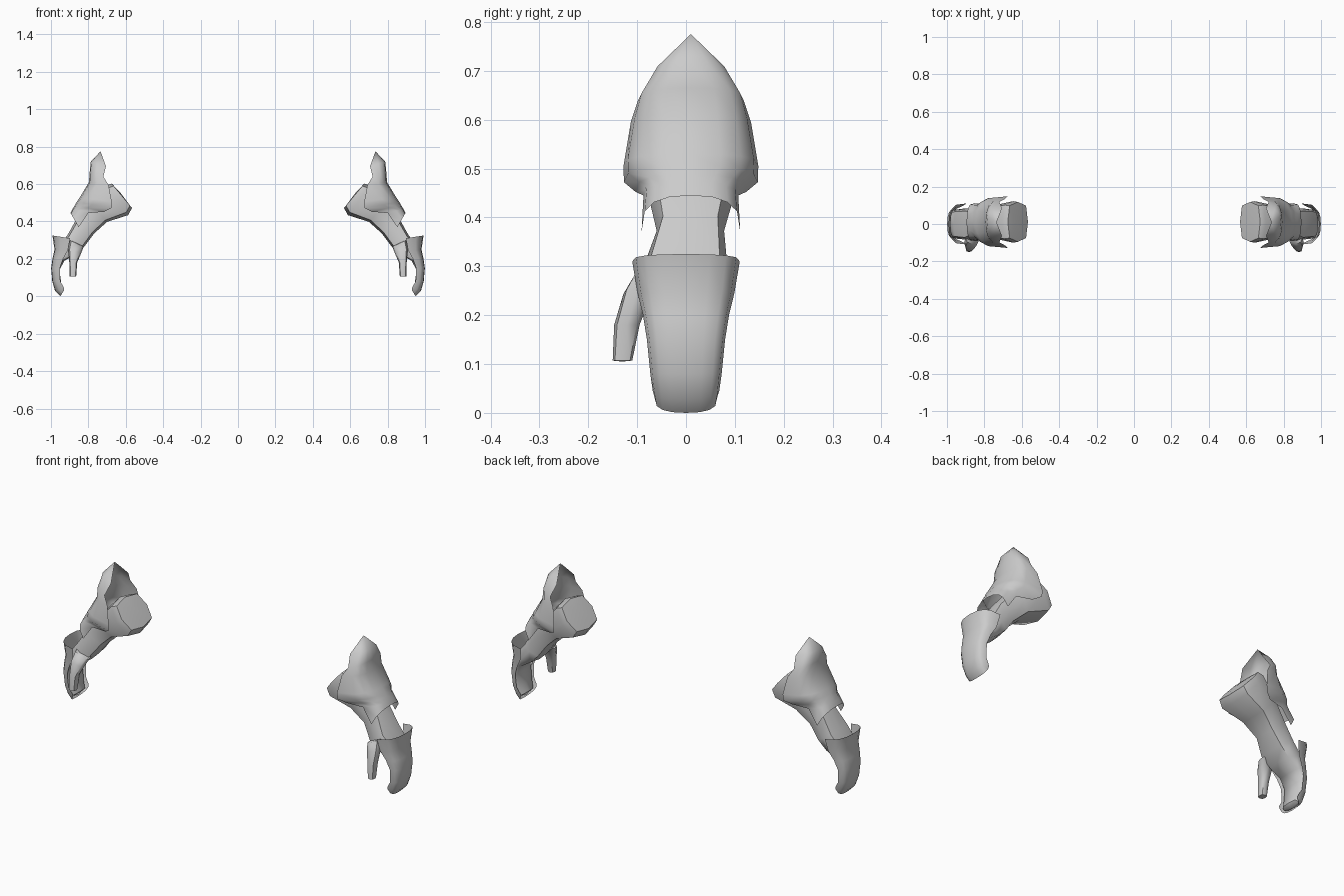
import bpy, bmesh, math
from mathutils import Vector

if "Cube" in bpy.data.objects:
    bpy.data.objects.remove(bpy.data.objects["Cube"])

grey = bpy.data.materials.new("plain grey")
grey.diffuse_color = (0.6, 0.6, 0.6, 1)
grey.use_nodes = True
grey.node_tree.nodes["Principled BSDF"].inputs["Base Color"].default_value = grey.diffuse_color


def finish(name, bm, angle):
    bmesh.ops.remove_doubles(bm, verts=bm.verts, dist=0.0005)
    bmesh.ops.recalc_face_normals(bm, faces=bm.faces)
    me = bpy.data.meshes.new(name)
    bm.to_mesh(me)
    bm.free()
    me.materials.append(grey)
    ob = bpy.data.objects.new(name, me)
    bpy.context.collection.objects.link(ob)
    # the same part on the other arm
    ob.modifiers.new("mirror", 'MIRROR').use_axis = (True, False, False)
    bpy.ops.object.select_all(action='DESELECT')
    ob.select_set(True)
    bpy.context.view_layer.objects.active = ob
    bpy.ops.object.shade_smooth_by_angle(angle=math.radians(angle))
    return ob


def power(v, e):
    return math.copysign(abs(v) ** e, v) if abs(v) > 1e-6 else 0.0


def bridge(bm, rows, closed):
    n = len(rows[0])
    for a, b in zip(rows, rows[1:]):
        for i in range(n if closed else n - 1):
            j = (i + 1) % n
            bm.faces.new((a[i], a[j], b[j], b[i]))


def limb(name, rings, start_cap, end_cap, sides=8, e=0.6):
    """Closed tube; each ring is inner (x, z), outer (x, z), y min, y max."""
    bm = bmesh.new()
    rows = []
    for (xi, zi), (xo, zo), y0, y1 in rings:
        row = []
        for k in range(sides):
            t = 2 * math.pi * k / sides
            c, s = power(math.cos(t), e), power(math.sin(t), e)
            row.append(bm.verts.new(((xi + xo) / 2 + c * (xo - xi) / 2,
                                     (y0 + y1) / 2 + s * (y1 - y0) / 2,
                                     (zi + zo) / 2 + c * (zo - zi) / 2)))
        rows.append(row)
    bridge(bm, rows, True)
    for row, tip in ((rows[0], start_cap), (rows[-1], end_cap)):
        v = bm.verts.new(tip)
        for i in range(sides):
            bm.faces.new((row[i], row[(i + 1) % sides], v))
    return finish(name, bm, 55)


def plate(name, rows_in, yc, e, cols=8):
    """Open shell; each row is ridge (x, z), edge (x, z), half width."""
    bm = bmesh.new()
    rows = []
    for (xm, zm), (xe, ze), w in rows_in:
        row = []
        for k in range(cols + 1):
            t = math.pi * (k / cols - 0.5)
            c, s = power(math.cos(t), e), power(math.sin(t), 0.85)
            row.append(bm.verts.new((xe + c * (xm - xe), yc + w * s,
                                     ze + c * (zm - ze))))
        rows.append(row)
    bridge(bm, rows, False)
    bmesh.ops.dissolve_degenerate(bm, dist=0.0005, edges=bm.edges)
    return finish(name, bm, 60)


# forearm running into a mitten-like hand
limb("forearm_and_hand", [
    ((.567, .472), (.675, .602), -.095, .118),
    ((.587, .434), (.705, .595), -.10, .122),
    ((.70, .398), (.79, .50), -.078, .10),
    ((.77, .335), (.865, .41), -.060, .078),
    ((.82, .268), (.913, .325), -.088, .085),
    ((.865, .225), (.965, .262), -.082, .082),
    ((.928, .19), (.982, .205), -.078, .076),
    ((.955, .14), (.992, .145), -.074, .072),
    ((.945, .07), (.982, .07), -.068, .064),
    ((.931, .035), (.962, .018), -.055, .052),
], (.632, .01, .558), (.947, 0, .012))

# thumb
limb("thumb", [
    ((.825, .265), (.90, .30), -.105, -.04),
    ((.838, .232), (.908, .255), -.128, -.07),
    ((.86, .18), (.902, .18), -.147, -.095),
    ((.865, .107), (.90, .107), -.15, -.11),
], (.87, -.06, .29), (.882, -.13, .105), e=0.75)

# forearm guard: pointed at the elbow, notched at the wrist
plate("forearm_guard", [
    ((.735, .775), (.735, .775), 0),
    ((.787, .72), (.706, .695), .073),
    ((.793, .665), (.72, .64), .108),
    ((.797, .61), (.692, .595), .123),
    ((.845, .53), (.675, .505), .138),
    ((.862, .505), (.677, .472), .137),
    ((.872, .488), (.715, .452), .113),
    ((.884, .468), (.80, .445), .097),
    ((.895, .445), (.852, .37), .101),
], .01, .6)

# hand guard wrapping the back of the hand down to the fingertips
plate("hand_guard", [
    ((.992, .325), (.897, .31), .110),
    ((.981, .25), (.91, .245), .099),
    ((.992, .20), (.935, .20), .088),
    ((.999, .15), (.953, .15), .080),
    ((.993, .08), (.95, .08), .073),
    ((.978, .028), (.93, .045), .068),
    ((.95, .0), (.93, .032), .064),
], 0, .6)
